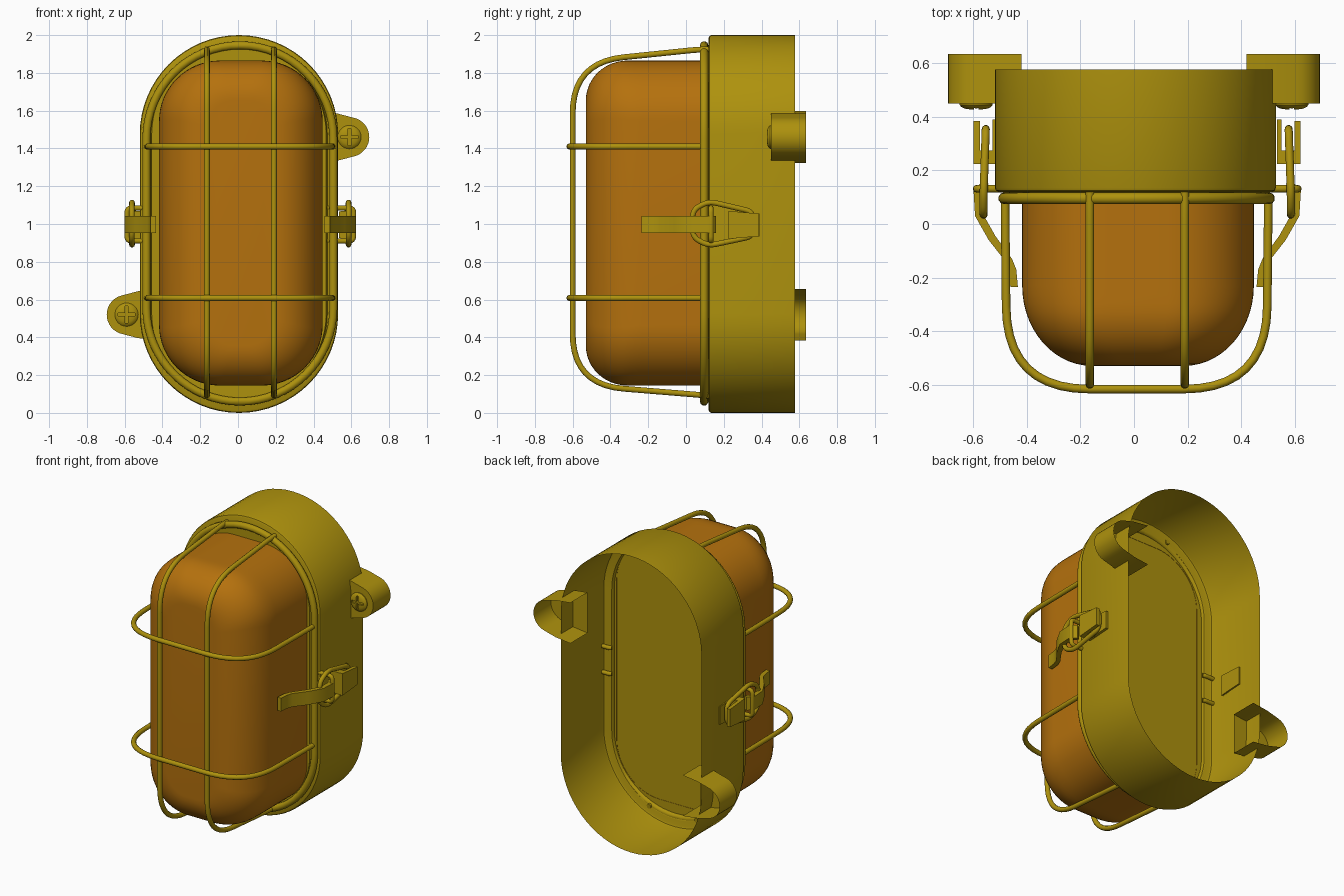
import bpy, bmesh, math
from mathutils import Vector

if "Cube" in bpy.data.objects:
    bpy.data.objects.remove(bpy.data.objects["Cube"])

def mat(name, col):
    m = bpy.data.materials.new(name)
    m.diffuse_color = (*col, 1)
    m.use_nodes = True
    m.node_tree.nodes["Principled BSDF"].inputs["Base Color"].default_value = m.diffuse_color
    return m

OLIVE = mat("olive_metal", (0.42, 0.285, 0.004))
AMBER = mat("amber_glass", (0.46, 0.165, 0.004))

def select_only(ob):
    bpy.ops.object.select_all(action='DESELECT')
    ob.select_set(True)
    bpy.context.view_layer.objects.active = ob

def finish(ob, m, angle=35):
    ob.data.materials.clear()
    ob.data.materials.append(m)
    select_only(ob)
    bpy.ops.object.shade_smooth_by_angle(angle=math.radians(angle))
    return ob

def from_bm(name, bm, m=OLIVE, angle=35):
    bmesh.ops.remove_doubles(bm, verts=bm.verts[:], dist=1e-5)
    bmesh.ops.recalc_face_normals(bm, faces=bm.faces[:])
    me = bpy.data.meshes.new(name)
    bm.to_mesh(me)
    bm.free()
    ob = bpy.data.objects.new(name, me)
    bpy.context.collection.objects.link(ob)
    return finish(ob, m, angle)

def rounded_rect(hw, hh, r, n=16):
    pts = []
    for q, (sx, sz) in enumerate([(1, 1), (-1, 1), (-1, -1), (1, -1)]):
        for i in range(n + 1):
            a = math.pi / 2 * (q + i / n)
            pts.append((sx * (hw - r) + r * math.cos(a), sz * (hh - r) + r * math.sin(a)))
    return pts

def loft(name, rings, m=OLIVE, angle=35):
    """Skin rings of 3D points and close the last ring."""
    bm = bmesh.new()
    vs = [[bm.verts.new(p) for p in ring] for ring in rings]
    n = len(vs[0])
    for a, b in zip(vs, vs[1:]):
        for i in range(n):
            bm.faces.new((a[i], a[(i + 1) % n], b[(i + 1) % n], b[i]))
    bm.faces.new(vs[-1])
    return from_bm(name, bm, m, angle)

def fillet(pts, r, closed=False, n=7):
    """Round the corners of a polyline."""
    pts = [Vector(p) for p in pts]
    out, k = [], len(pts)
    for i, p in enumerate(pts):
        if not closed and i in (0, k - 1):
            out.append(p)
            continue
        a, b = pts[i - 1], pts[(i + 1) % k]
        d = min(r, (a - p).length * 0.48, (b - p).length * 0.48)
        s, e = p + (a - p).normalized() * d, p + (b - p).normalized() * d
        for j in range(n + 1):
            t = j / n
            out.append(s * (1 - t) ** 2 + p * 2 * t * (1 - t) + e * t * t)
    return out

def tube(name, pts, r, closed=False):
    cu = bpy.data.curves.new(name, 'CURVE')
    cu.dimensions = '3D'
    cu.bevel_depth, cu.bevel_resolution, cu.use_fill_caps = r, 3, True
    sp = cu.splines.new('POLY')
    sp.points.add(len(pts) - 1)
    for q, p in zip(sp.points, pts):
        q.co = (*p, 1)
    sp.use_cyclic_u = closed
    ob = bpy.data.objects.new(name, cu)
    bpy.context.collection.objects.link(ob)
    select_only(ob)
    bpy.ops.object.convert(target='MESH')
    return finish(bpy.context.object, OLIVE, 60)

def solid(name, poly, offset):
    """Extrude a flat polygon by an offset vector."""
    bm = bmesh.new()
    f = bm.faces.new([bm.verts.new(p) for p in poly])
    ext = bmesh.ops.extrude_face_region(bm, geom=[f], use_keep_orig=True)
    bmesh.ops.translate(bm, vec=offset, verts=[v for v in ext['geom'] if isinstance(v, bmesh.types.BMVert)])
    return from_bm(name, bm)

# Housing: open-backed stadium shell with a slightly raised front plate
def body_ring(inset, y):
    return [(0.005 + x, y, 1 + z) for x, z in rounded_rect(0.525 - inset, 1 - inset, 0.525 - inset)]
loft("housing", [body_ring(*p) for p in [(0, 0.578), (0, 0.135), (0.004, 0.125), (0.014, 0.12),
                                         (0.05, 0.12), (0.057, 0.117), (0.061, 0.11), (0.063, 0.098)]])

# Amber lens: sides curve in from further back than the ends do
def lens_ring(y, t):
    def curl(y0):
        u = min(max((y0 - y) / (y0 + 0.53), 0), 1)
        return 1 - math.sqrt(1 - u * u)
    return [(0.015 + x, y, 1.005 + z) for x, z in
            rounded_rect(0.433 - 0.26 * curl(-0.23), 0.86 - 0.21 * curl(-0.31), 0.14 + 0.18 * math.cos(t))]
rings = [lens_ring(0.1, 0)]
for i in range(15):
    t = math.pi / 2 * i / 14
    rings.append(lens_ring(-0.23 - 0.30 * math.sin(t), t))
loft("lens", rings, AMBER, angle=60)

# Wire guard: base ring, two vertical and two horizontal hoops
CX = 0.01
ring = [(CX + x, 0.096, 1.003 + z) for x, z in rounded_rect(0.495, 0.943, 0.4949)]
tube("guard_ring", ring, 0.022, True)
for i, x in enumerate((-0.165, 0.19)):
    path = [(x, 0.126, 1.925), (x, 0.05, 1.922), (x, -0.6, 1.855), (x, -0.6, 0.15), (x, 0.05, 0.097), (x, 0.126, 0.09)]
    tube(f"guard_vertical_{i + 1}", fillet(path, 0.27, n=10), 0.016)
for i, z in enumerate((0.608, 1.41)):
    path = [(CX - 0.492, 0.1, z), (CX - 0.485, -0.617, z), (CX + 0.485, -0.617, z), (CX + 0.492, 0.1, z)]
    tube(f"guard_horizontal_{i + 1}", fillet(path, 0.31, n=10), 0.016)

# Mounting lugs with cross-head screws, turned half round for the second one
for s, side in ((1, "right"), (-1, "left")):
    cx, cz = s * 0.59, 0.99 + s * 0.47
    prof = [(-0.17, 0.137), (-0.06, 0.124)]
    prof += [(0.105 * math.cos(a), 0.105 * math.sin(a)) for a in
             [math.radians(80 - 10 * i) for i in range(17)]]
    prof += [(-0.06, -0.124), (-0.17, -0.137)]
    bm = bmesh.new()
    rows = [[bm.verts.new((cx + s * x, y, cz + s * z)) for x, z in prof] for y in (0.635, 0.45)]
    for i in range(len(prof) - 1):
        bm.faces.new((rows[0][i], rows[0][i + 1], rows[1][i + 1], rows[1][i]))
    bm.faces.new(rows[1])
    from_bm(f"mounting_lug_{side}", bm)

    dome = [[(cx + r * math.cos(math.tau * i / 32), y, cz + r * math.sin(math.tau * i / 32)) for i in range(32)]
            for r, y in ((0.0005, 0.456), (0.062, 0.456), (0.062, 0.445), (0.055, 0.437), (0.042, 0.431), (0.022, 0.428))]
    screw = loft(f"screw_{side}", dome)
    for w, h in ((0.09, 0.016), (0.016, 0.09)):
        bpy.ops.mesh.primitive_cube_add(size=1, location=(cx, 0.425, cz))
        cut = bpy.context.object
        cut.scale, cut.hide_render = (w, 0.034, h), True
        mod = screw.modifiers.new("slot", 'BOOLEAN')
        mod.operation, mod.object, mod.solver = 'DIFFERENCE', cut, 'EXACT'
        select_only(screw)
        bpy.ops.object.modifier_apply(modifier=mod.name)
        bpy.data.objects.remove(cut)

# Toggle latches on both sides
for s, side in ((1, "right"), (-1, "left")):
    def P(x, y, z):
        return Vector((0.012 + s * x, y, z))

    # Catch: base plate, web and hooked outer plate
    def plate(name, x, w, y0, y1, h0, h1):
        poly = [P(x, y0, 0.995 - h0), P(x, y1, 0.995 - h1), P(x, y1, 0.995 + h1), P(x, y0, 0.995 + h0)]
        solid(name, poly, (s * w, 0, 0))
    plate(f"catch_base_{side}", 0.522, 0.018, 0.225, 0.39, 0.07, 0.06)
    plate(f"catch_web_{side}", 0.53, 0.065, 0.225, 0.275, 0.073, 0.07)
    plate(f"catch_hook_{side}", 0.587, 0.024, 0.225, 0.385, 0.074, 0.06)

    # Pull loop
    loop = [P(0.574, 0.035, 0.93), P(0.574, 0.12, 0.885), P(0.566, 0.355, 0.935),
            P(0.566, 0.355, 1.065), P(0.574, 0.12, 1.12), P(0.574, 0.035, 1.075)]
    tube(f"pull_loop_{side}", fillet(loop, 0.04, True, 5), 0.015, True)

    # Lever: bent strip extruded across z
    outer = [(0.575, 0.16), (0.612, 0.13), (0.606, 0.03), (0.555, -0.06), (0.492, -0.14), (0.48, -0.18), (0.474, -0.235)]
    inner = [(0.446, -0.235), (0.452, -0.17), (0.468, -0.13), (0.53, -0.045), (0.578, 0.04), (0.578, 0.115), (0.555, 0.15)]
    solid(f"latch_lever_{side}", [P(x, y, 0.953) for x, y in outer + inner], (0, 0, 0.09))

    # Hinge wire passing through the housing, with bent inner ends
    hinge = [P(0.455, 0.125, 0.91), P(0.47, 0.132, 0.91), P(0.6, 0.132, 0.91),
             P(0.6, 0.132, 1.085), P(0.47, 0.132, 1.085), P(0.455, 0.125, 1.085)]
    tube(f"hinge_wire_{side}", fillet(hinge, 0.025, n=4), 0.014)
